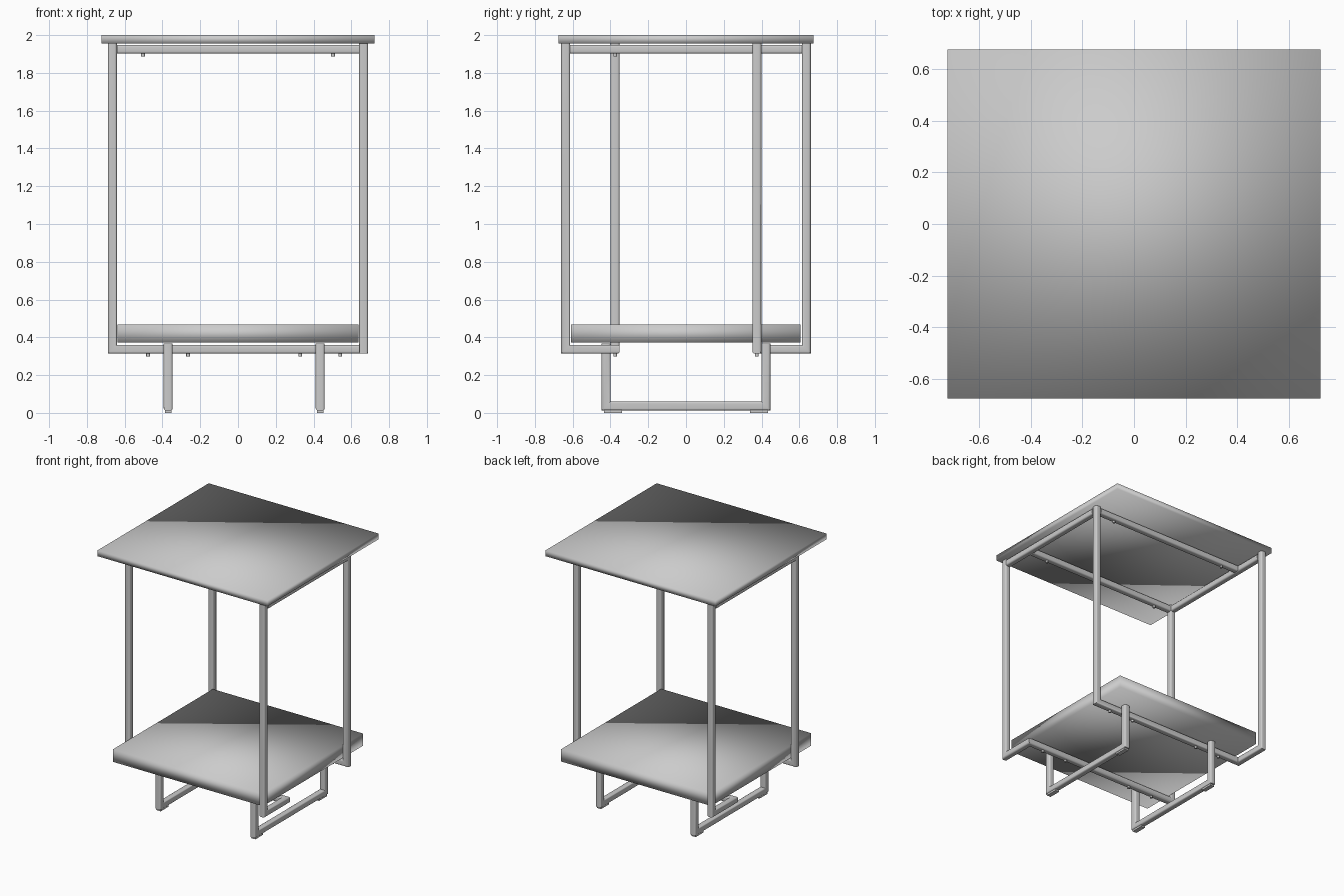
import bpy, bmesh, math
from mathutils import Vector

cube = bpy.data.objects.get("Cube")
if cube:
    bpy.data.objects.remove(cube, do_unlink=True)

GREY = (0.6, 0.6, 0.6, 1)
metal = bpy.data.materials.new("grey metal")
metal.use_nodes = True
metal.diffuse_color = GREY
metal.node_tree.nodes["Principled BSDF"].inputs["Base Color"].default_value = GREY

HALF = 0.0235   # half the width of a tube
ROUND = 0.012   # corner radius of a tube
SIDE = 0.665    # x of the posts
INNER = 0.375   # y of the cross rails
OUTER = 0.637   # y of the outer posts
LOW = 0.337     # height of the lower rails
HIGH = 1.925    # height of the upper rails
TOP = 1.955     # underside of the table top


def finish(bm, name, sharp=None):
    bmesh.ops.recalc_face_normals(bm, faces=bm.faces)
    mesh = bpy.data.meshes.new(name)
    bm.to_mesh(mesh)
    bm.free()
    mesh.shade_smooth()
    if sharp:
        mesh.set_sharp_from_angle(angle=math.radians(sharp))
    mesh.materials.append(metal)
    obj = bpy.data.objects.new(name, mesh)
    bpy.context.collection.objects.link(obj)
    return obj


def box(name, low, high, sharp=None):
    low, high = Vector(low), Vector(high)
    bm = bmesh.new()
    bmesh.ops.create_cube(bm, size=1)
    for v in bm.verts:
        v.co = (low + high) / 2 + v.co * (high - low)
    return finish(bm, name, sharp)


def profile(steps=4):
    """Rounded square cross-section."""
    points = []
    for quarter in range(4):
        middle = math.radians(45 + 90 * quarter)
        centre = Vector((math.cos(middle), math.sin(middle))) * (HALF - ROUND) * math.sqrt(2)
        for i in range(steps + 1):
            a = math.radians(90 * (quarter + i / steps))
            points.append(centre + ROUND * Vector((math.cos(a), math.sin(a))))
    return points


def tube(name, path):
    """Sweep the profile along a path with mitred corners."""
    path = [Vector(p) for p in path]
    dirs = [(b - a).normalized() for a, b in zip(path, path[1:])]
    u = Vector((0, 0, 1)) if abs(dirs[0].z) < 0.5 else Vector((1, 0, 0))
    w = dirs[0].cross(u)
    ring = [path[0] + u * p.x + w * p.y for p in profile()]
    bm = bmesh.new()
    rings = [[bm.verts.new(p) for p in ring]]
    for i, d in enumerate(dirs):
        corner = path[i + 1]
        normal = d + dirs[min(i + 1, len(dirs) - 1)]
        ring = [p + d * ((corner - p).dot(normal) / d.dot(normal)) for p in ring]
        rings.append([bm.verts.new(p) for p in ring])
    count = len(ring)
    for a, b in zip(rings, rings[1:]):
        for i in range(count):
            j = (i + 1) % count
            bm.faces.new((a[i], a[j], b[j], b[i]))
    bm.faces.new(rings[0])
    bm.faces.new(rings[-1])
    return finish(bm, name, 40)


def stud(name, x, y, top):
    bm = bmesh.new()
    bmesh.ops.create_cone(bm, cap_ends=True, segments=12, radius1=0.01, radius2=0.01, depth=0.018)
    bmesh.ops.translate(bm, vec=(x, y, top - 0.007), verts=bm.verts)
    return finish(bm, name, 40)


# Table top and lower shelf
box("table_top", (-0.722, -0.675, TOP), (0.722, 0.675, 2))
box("lower_shelf", (-0.638, -0.61, 0.372), (0.638, 0.605, 0.467))

# Two identical bent frames, half a turn apart
for s, label in ((1, "front"), (-1, "back")):
    tube(label + "_frame", [(-s * SIDE, -s * INNER, TOP), (-s * SIDE, -s * INNER, LOW),
                            (s * SIDE, -s * INNER, LOW), (s * SIDE, -s * OUTER, LOW),
                            (s * SIDE, -s * OUTER, TOP)])
    tube(label + "_upper_rail", [(-s * (SIDE - HALF), -s * INNER, HIGH),
                                 (s * (SIDE - HALF), -s * INNER, HIGH)])
    tube(label + "_side_rail", [(-s * SIDE, -s * (INNER - HALF), HIGH),
                                (-s * SIDE, s * (OUTER - HALF), HIGH)])
    # Fixing studs under the upper rails
    for x in (-0.503, 0.503):
        stud(label + "_upper_stud", x, -s * INNER, HIGH - HALF)

# U-shaped floor legs with their pads and fixing studs
for x, label in ((-0.37, "right"), (0.435, "left")):
    tube(label + "_leg", [(x, -0.423, 0.367), (x, -0.423, 0.036),
                          (x, 0.423, 0.036), (x, 0.423, 0.367)])
    for s in (-1, 1):
        near, far = sorted((s * 0.34, s * 0.435))
        box(label + "_foot_pad", (x - 0.017, near, 0), (x + 0.017, far, 0.014), 40)
        for dx in (-0.106, 0.106):
            stud(label + "_lower_stud", x + dx, s * INNER, LOW - HALF)
